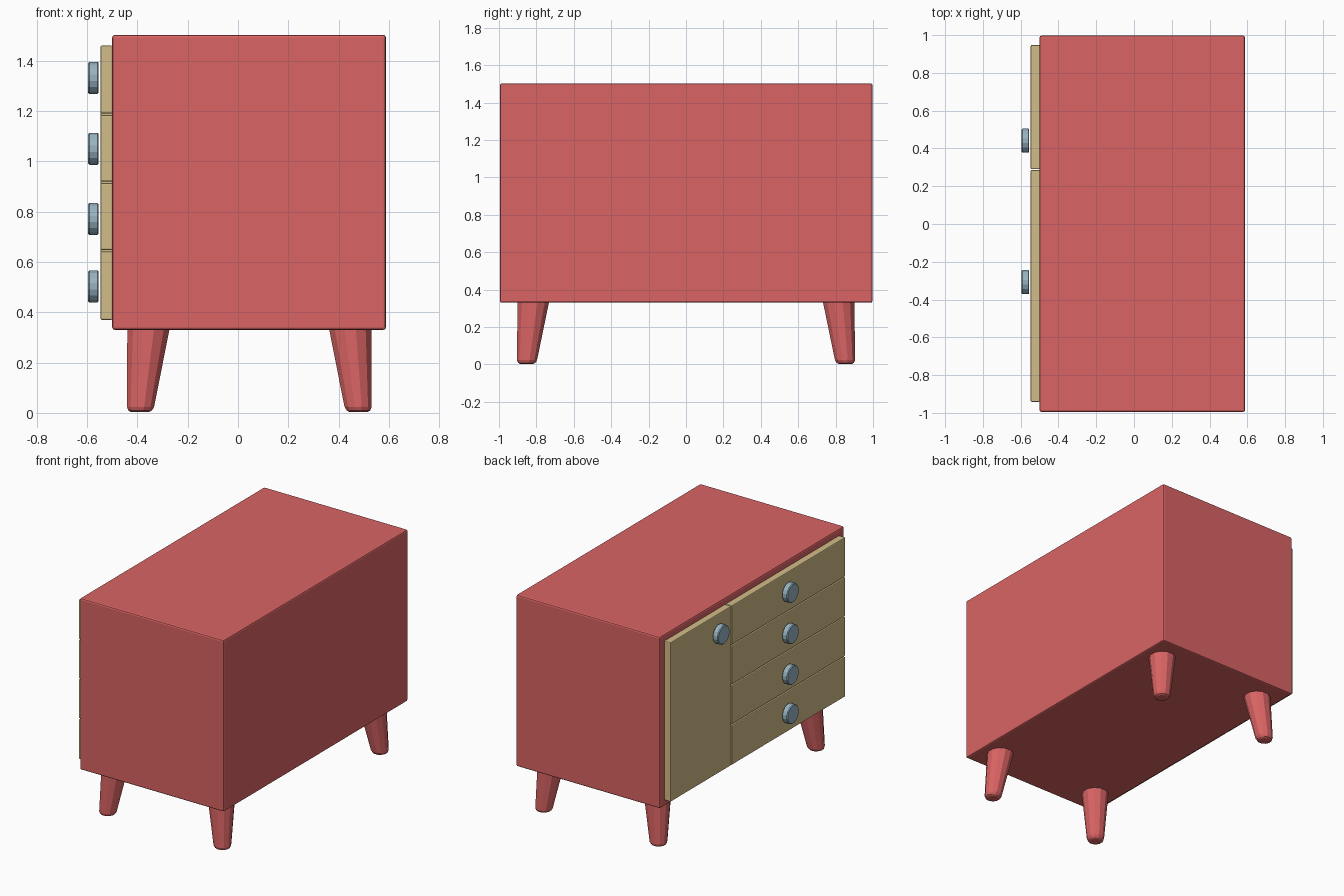
import bpy, bmesh, math
from mathutils import Matrix, Vector

if "Cube" in bpy.data.objects:
    bpy.data.objects.remove(bpy.data.objects["Cube"])


def material(name, rgb):
    m = bpy.data.materials.new(name)
    m.diffuse_color = (*rgb, 1)
    m.use_nodes = True
    m.node_tree.nodes["Principled BSDF"].inputs["Base Color"].default_value = m.diffuse_color
    return m


RED = material("red paint", (0.70, 0.127, 0.127))
TAN = material("tan wood", (0.65, 0.51, 0.25))
STEEL = material("blue grey metal", (0.31, 0.45, 0.53))


def finish(bm, name, mat):
    bmesh.ops.recalc_face_normals(bm, faces=bm.faces)
    me = bpy.data.meshes.new(name)
    bm.to_mesh(me)
    bm.free()
    me.materials.append(mat)
    ob = bpy.data.objects.new(name, me)
    bpy.context.collection.objects.link(ob)
    return ob


def box(name, lo, hi, bevel, mat):
    lo, hi = Vector(lo), Vector(hi)
    bm = bmesh.new()
    bmesh.ops.create_cube(bm, size=1, matrix=Matrix.Translation((lo + hi) / 2)
                          @ Matrix.Diagonal((*(hi - lo), 1)))
    bmesh.ops.bevel(bm, geom=bm.edges[:], offset=bevel, segments=2,
                    profile=0.5, affect='EDGES')
    return finish(bm, name, mat)


def loft(name, rings, mat, axis_x=False, sides=12):
    """Skin a stack of circles given as (centre, radius)."""
    bm = bmesh.new()
    loops = []
    for c, r in rings:
        loop = []
        for i in range(sides):
            a = 2 * math.pi * (i + 0.5) / sides
            u, v = r * math.cos(a), r * math.sin(a)
            off = Vector((0, u, v)) if axis_x else Vector((u, v, 0))
            loop.append(bm.verts.new(Vector(c) + off))
        loops.append(loop)
    for a, b in zip(loops, loops[1:]):
        for i in range(sides):
            j = (i + 1) % sides
            bm.faces.new((a[i], a[j], b[j], b[i]))
    bm.faces.new(loops[0])
    bm.faces.new(loops[-1])
    return finish(bm, name, mat)


# Cabinet body
box("cabinet_body", (-0.5, -0.995, 0.33), (0.588, 0.997, 1.503), 0.01, RED)

# Door and drawer fronts on the -x side
X0, X1 = -0.547, -0.498
box("door", (X0, 0.29, 0.37), (X1, 0.948, 1.46), 0.006, TAN)
levels = [0.37, 0.645, 0.917, 1.188, 1.46]
for i in range(4):
    box(f"drawer_{i + 1}", (X0, -0.942, levels[i] + (0.003 if i else 0)),
        (X1, 0.286, levels[i + 1] - (0.003 if i < 3 else 0)), 0.006, TAN)


# Round knobs
def knob(name, y, z):
    r = 0.065
    loft(name, [((-0.555, y, z), r - 0.004), ((-0.559, y, z), r),
                ((-0.591, y, z), r), ((-0.596, y, z), r - 0.005)],
         STEEL, axis_x=True, sides=16)


for i, z in enumerate((0.503, 0.771, 1.05, 1.332)):
    knob(f"drawer_knob_{i + 1}", -0.308, z)
knob("door_knob", 0.441, 1.332)

# Splayed tapered legs, mirrored about the body centre
CX = 0.045
for sx in (-1, 1):
    for sy in (-1, 1):
        def centre(z):
            t = z / 0.335
            return (CX + sx * (0.435 - 0.034 * t), sy * (0.853 - 0.037 * t), z)
        loft(f"leg_{'left' if sx < 0 else 'right'}_{'front' if sy < 0 else 'back'}",
             [(centre(0.003), 0.036), (centre(0.009), 0.048),
              (centre(0.024), 0.056), (centre(0.335), 0.087)], RED)
